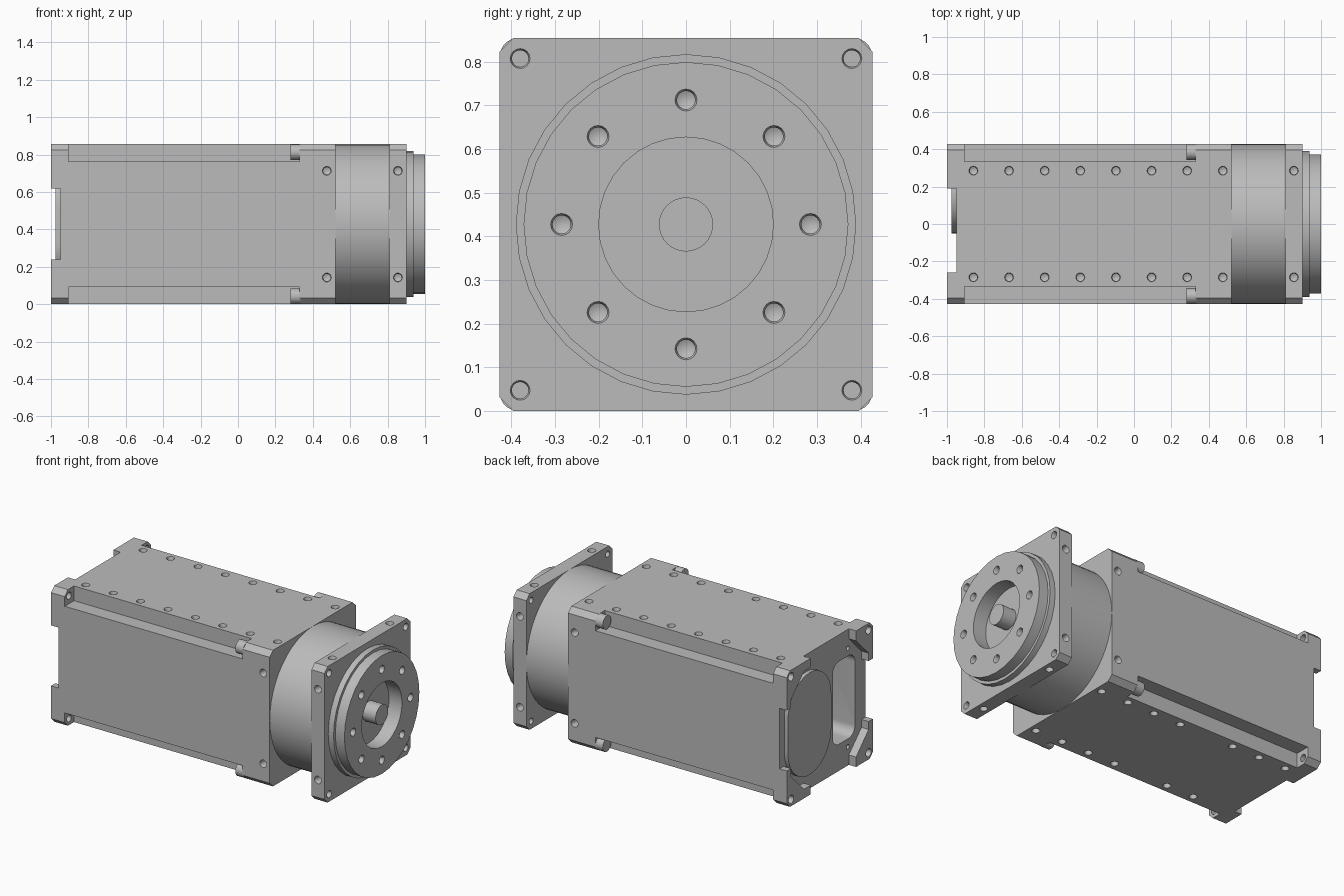
import bpy, bmesh, math
from mathutils import Vector

if "Cube" in bpy.data.objects:
    bpy.data.objects.remove(bpy.data.objects["Cube"])

H = 0.4275           # half width of the square section
MID = Vector((0, 0, H))
X = Vector((1, 0, 0))
SIGNS = [(a, b) for a in (-1, 1) for b in (-1, 1)]

metal = bpy.data.materials.new("grey metal")
metal.use_nodes = True
metal.diffuse_color = (0.5, 0.5, 0.5, 1)
metal.node_tree.nodes["Principled BSDF"].inputs["Base Color"].default_value = (0.5, 0.5, 0.5, 1)


def finish(name, bm):
    bmesh.ops.recalc_face_normals(bm, faces=bm.faces)
    mesh = bpy.data.meshes.new(name)
    bm.to_mesh(mesh)
    bm.free()
    mesh.materials.append(metal)
    obj = bpy.data.objects.new(name, mesh)
    bpy.context.collection.objects.link(obj)
    return obj


def prism(name, outline, x0, x1):
    """Extrude a (y, z) outline, measured from the axis, along x."""
    bm = bmesh.new()
    face = bm.faces.new([bm.verts.new((x0, y, z + H)) for y, z in outline])
    new = bmesh.ops.extrude_face_region(bm, geom=[face])["geom"]
    bmesh.ops.translate(bm, vec=(x1 - x0, 0, 0),
                        verts=[v for v in new if isinstance(v, bmesh.types.BMVert)])
    return finish(name, bm)


def lathe(name, profile, origin=MID, axis=X, segments=32):
    """Spin an (along, radius) profile around an axis; it starts and ends at radius 0."""
    bm = bmesh.new()
    turn = X.rotation_difference(Vector(axis))
    rings = []
    for a, r in profile:
        count = segments if r else 1
        angles = [math.tau * i / segments for i in range(count)]
        rings.append([bm.verts.new(Vector(origin) + turn @ Vector(
            (a, r * math.cos(t), r * math.sin(t)))) for t in angles])
    for p, q in zip(rings, rings[1:]):
        for i in range(segments):
            j = (i + 1) % segments
            loop = [p[i % len(p)], p[j % len(p)], q[j % len(q)], q[i % len(q)]]
            bm.faces.new(list(dict.fromkeys(loop)))
    return finish(name, bm)


def rect(y0, y1, z0, z1, c=0.0):
    """Rectangle with optional chamfered corners."""
    if not c:
        return [(y0, z0), (y1, z0), (y1, z1), (y0, z1)]
    return [(y0 + c, z0), (y1 - c, z0), (y1, z0 + c), (y1, z1 - c),
            (y1 - c, z1), (y0 + c, z1), (y0, z1 - c), (y0, z0 + c)]


def rounded(y0, y1, z0, z1, r, steps=8):
    """Rectangle with round corners."""
    pts = []
    centres = [(y1 - r, z1 - r), (y0 + r, z1 - r), (y0 + r, z0 + r), (y1 - r, z0 + r)]
    for k, (cy, cz) in enumerate(centres):
        for i in range(steps + 1):
            t = math.pi / 2 * (k + i / steps)
            pts.append((cy + r * math.cos(t), cz + r * math.sin(t)))
    return pts


def hole(origin, axis, r=0.02, depth=0.05):
    """Drill cutter with a slight countersink and a pointed bottom."""
    return lathe("cutter", [(0.005, 0), (0.005, r * 1.2), (0, r * 1.2), (-0.01, r),
                            (-depth, r), (-depth - 0.5 * r, 0)], origin, axis, 16)


def cut(obj, cutters):
    for c in cutters:
        m = obj.modifiers.new("cut", "BOOLEAN")
        m.operation, m.solver, m.object = "DIFFERENCE", "EXACT", c
    graph = bpy.context.evaluated_depsgraph_get()
    mesh = bpy.data.meshes.new_from_object(obj.evaluated_get(graph))
    obj.modifiers.clear()
    obj.data = mesh
    for c in cutters:
        bpy.data.objects.remove(c)
    return obj


def side_holes(xs):
    """Holes at the given stations on the front and back sides."""
    return [hole((x, s * H, H + 0.285 * t), (0, s, 0)) for x in xs for s, t in SIGNS]


def top_holes(xs):
    """Holes at the given stations on the top and bottom."""
    return [hole((x, 0.285 * t, H + s * H), (0, 0, s)) for x in xs for s, t in SIGNS]


square = rect(-H, H, -H, H, 0.032)
parts = []

# Housing: corner channels, recessed rear end, window pocket and screw holes
cutters = []
for a, b in SIGNS:
    ys, zs = sorted((a * 0.335, a * 0.5)), sorted((b * 0.335, b * 0.5))
    cutters.append(prism("cutter", rect(*ys, *zs), -0.905, 0.33))
    cutters.append(hole((-1, a * 0.385, H + b * 0.385), (-1, 0, 0), 0.022, 0.12))
cutters += [
    prism("cutter", rect(-0.26, 0.19, -0.6, 0.6), -1.1, -0.95),
    prism("cutter", rect(-0.6, 0.6, -0.19, 0.19), -1.1, -0.95),
    prism("cutter", rect(-0.385, 0.387, -0.37, 0.37, 0.13), -1.1, -0.95),
    prism("cutter", rounded(-0.32, -0.1, -0.26, 0.26, 0.06), -1.1, -0.75)]
cutters += [hole((-0.95, y, H + z), (-1, 0, 0), 0.012, 0.03)
            for y in (-0.25, 0.31) for z in (-0.31, 0.31)]
cutters += top_holes([0.475 - 0.1905 * i for i in range(8)]) + side_holes([0.475])
parts.append(cut(prism("housing", square, -1, 0.52), cutters))

# Oblong cover on the rear end
parts.append(prism("rear_cover", rounded(-0.05, 0.38, -0.32, 0.32, 0.214, 10), -0.975, -0.945))

# Screw heads at the ends of the corner channels
for a, b in SIGNS:
    parts.append(lathe("corner_screw", [(0.28, 0), (0.28, 0.042), (0.335, 0.042), (0.335, 0)],
                       (0, a * 0.385, H + b * 0.385), X, 20))

# Round gear drum between housing and flange
parts.append(lathe("gear_drum", [(0.515, 0), (0.515, H), (0.815, H), (0.815, 0)], segments=48))

# Square mounting flange
cutters = [hole((0.9, a * 0.38, H + b * 0.38), X, 0.019, 0.12) for a, b in SIGNS]
cutters += top_holes([0.855]) + side_holes([0.855])
parts.append(cut(prism("mounting_flange", square, 0.81, 0.9), cutters))

# Output hub with stepped rim, recess, centre shaft and a ring of holes
hub = lathe("output_hub", [(1, 0), (1, 0.062), (0.91, 0.062), (0.91, 0.2), (1, 0.2), (1, 0.372),
                           (0.937, 0.372), (0.937, 0.39), (0.895, 0.39), (0.895, 0)])
ring = [math.tau * i / 8 for i in range(8)]
parts.append(cut(hub, [hole((1, 0.285 * math.cos(t), H + 0.285 * math.sin(t)), X, 0.021, 0.07)
                       for t in ring]))

# Smooth the round surfaces and keep the edges crisp
bpy.ops.object.select_all(action="DESELECT")
for p in parts:
    p.select_set(True)
bpy.context.view_layer.objects.active = parts[0]
bpy.ops.object.shade_smooth_by_angle(angle=math.radians(30))
